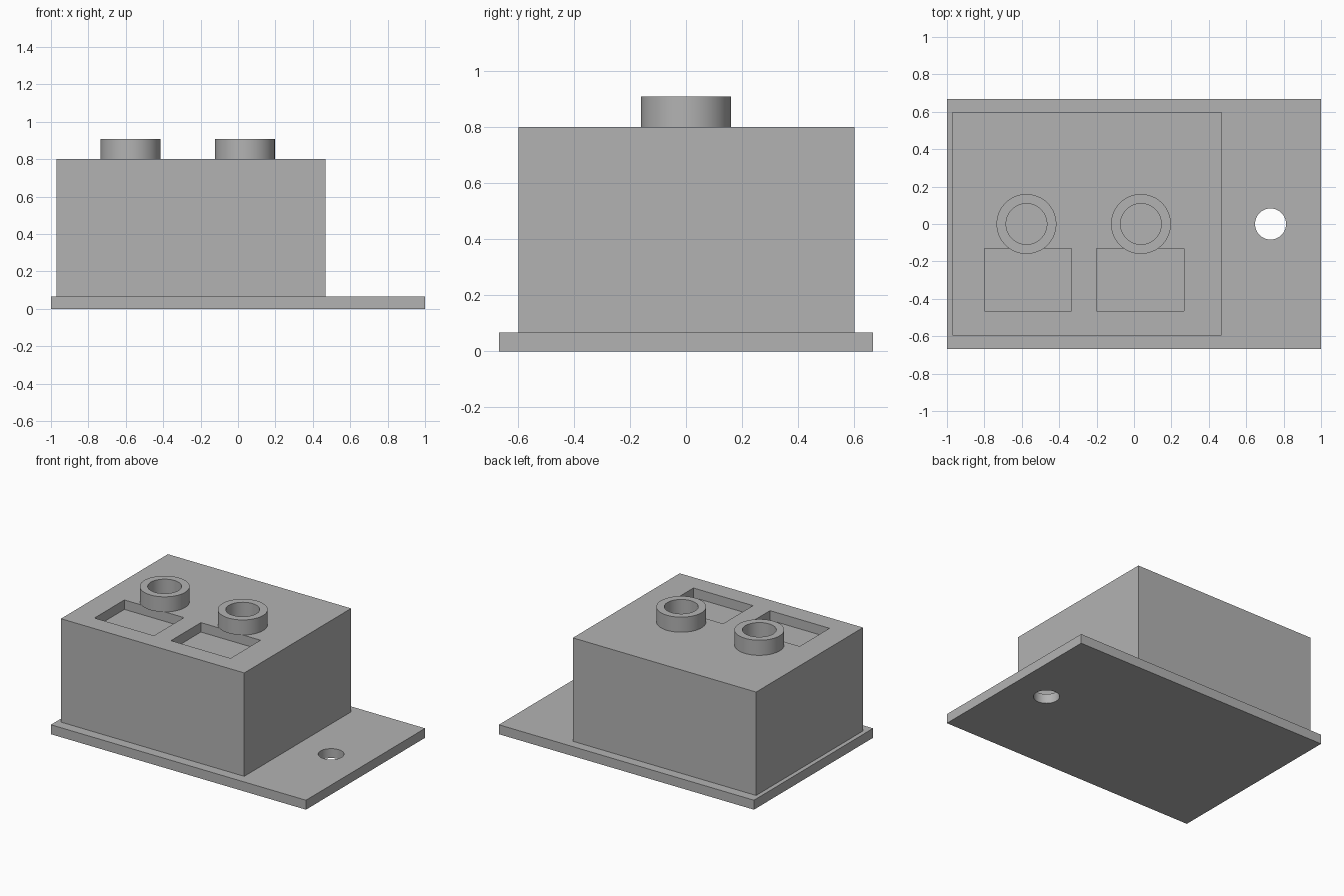
import bpy

cube = bpy.data.objects.get("Cube")
if cube:
    bpy.data.objects.remove(cube, do_unlink=True)

grey = bpy.data.materials.new("plain_grey")
grey.use_nodes = True
colour = (0.45, 0.45, 0.45, 1)
grey.diffuse_color = colour
grey.node_tree.nodes["Principled BSDF"].inputs["Base Color"].default_value = colour


def finish(name):
    obj = bpy.context.object
    obj.name = name
    obj.data.materials.append(grey)
    return obj


def box(name, x0, x1, y0, y1, z0, z1):
    bpy.ops.mesh.primitive_cube_add(
        size=1, location=((x0 + x1) / 2, (y0 + y1) / 2, (z0 + z1) / 2))
    bpy.context.object.scale = (x1 - x0, y1 - y0, z1 - z0)
    bpy.ops.object.transform_apply(location=False, rotation=False, scale=True)
    return finish(name)


def cylinder(name, x, radius, z0, z1):
    bpy.ops.mesh.primitive_cylinder_add(
        vertices=64, radius=radius, depth=z1 - z0, location=(x, 0, (z0 + z1) / 2))
    return finish(name)


def cut(target, cutter):
    """Subtract the cutter from the target, then discard it."""
    mod = target.modifiers.new("cut", 'BOOLEAN')
    mod.operation = 'DIFFERENCE'
    mod.solver = 'EXACT'
    mod.object = cutter
    bpy.ops.object.select_all(action='DESELECT')
    target.select_set(True)
    bpy.context.view_layer.objects.active = target
    bpy.ops.object.modifier_apply(modifier=mod.name)
    bpy.data.objects.remove(cutter, do_unlink=True)


def smooth(obj):
    bpy.ops.object.select_all(action='DESELECT')
    obj.select_set(True)
    bpy.context.view_layer.objects.active = obj
    bpy.ops.object.shade_smooth_by_angle()


BASE_TOP, BODY_TOP, RING_TOP = 0.067, 0.8, 0.907

# Base plate with a mounting hole
base = box("base_plate", -1, 1, -0.667, 0.667, 0, BASE_TOP)
cut(base, cylinder("hole_cutter", 0.73, 0.083, -0.1, 0.2))
smooth(base)

# Housing block with two shallow rectangular pockets
body = box("housing", -0.97, 0.467, -0.597, 0.6, BASE_TOP, BODY_TOP)
for x in (-0.8, -0.2):
    cut(body, box("pocket_cutter", x, x + 0.467, -0.465, -0.13, 0.733, 1))

# Raised round collars behind the pockets
for side, x in (("right", -0.575), ("left", 0.037)):
    ring = cylinder("collar_" + side, x, 0.16, BODY_TOP, RING_TOP)
    cut(ring, cylinder("bore_cutter", x, 0.109, 0.7, 1))
    smooth(ring)
